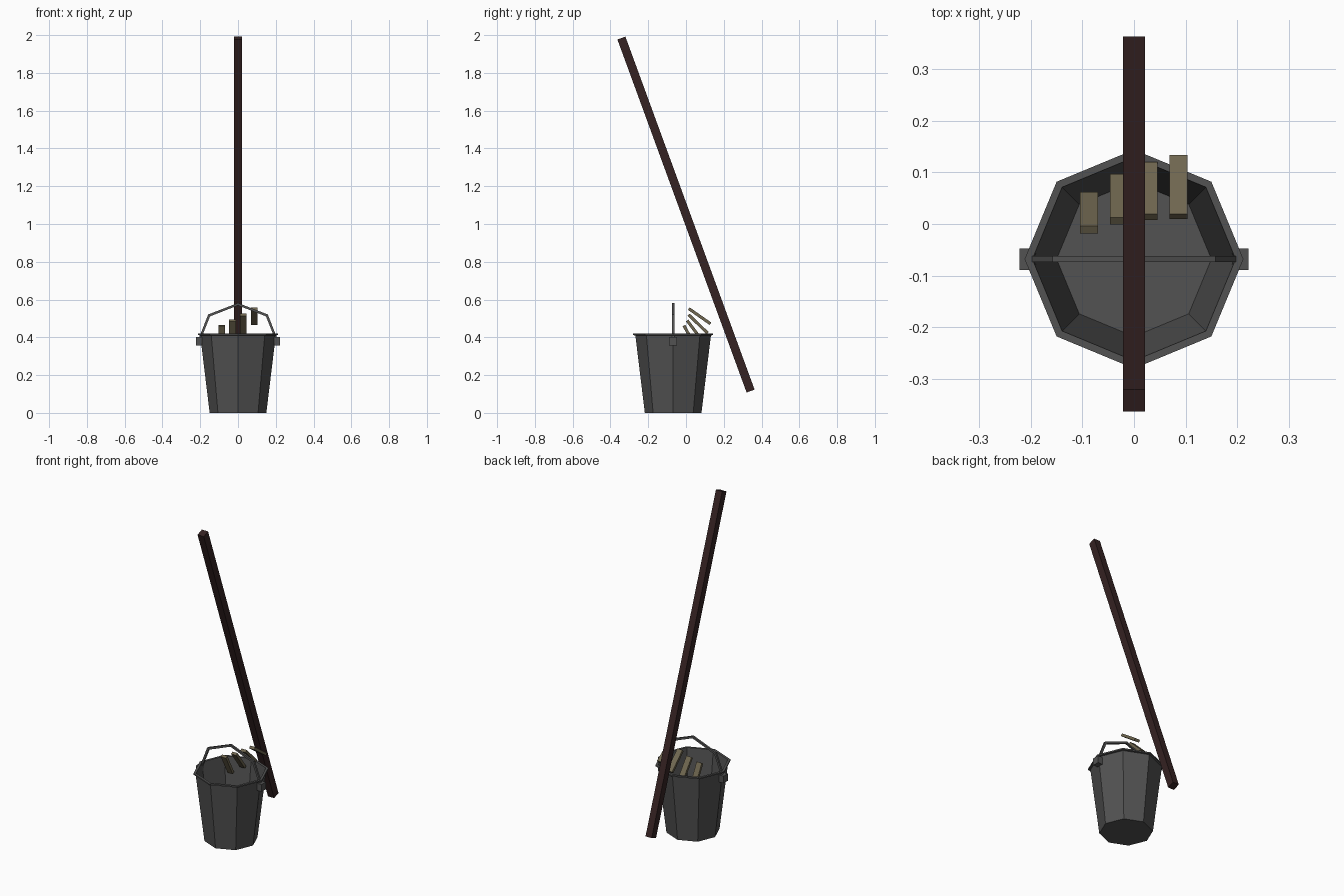
import bpy, bmesh, math
from mathutils import Matrix, Vector

cube = bpy.data.objects.get("Cube")
if cube:
    bpy.data.objects.remove(cube, do_unlink=True)


def material(name, rgb):
    m = bpy.data.materials.new(name)
    m.use_nodes = True
    m.diffuse_color = (*rgb, 1)
    bsdf = m.node_tree.nodes["Principled BSDF"]
    bsdf.inputs["Base Color"].default_value = (*rgb, 1)
    bsdf.inputs["Roughness"].default_value = 0.9
    return m


iron = material("dark_iron", (0.085, 0.085, 0.085))
dark_wood = material("dark_wood", (0.035, 0.016, 0.016))
pale_wood = material("pale_wood", (0.16, 0.135, 0.08))


def finish(name, bm, mat):
    bmesh.ops.recalc_face_normals(bm, faces=bm.faces)
    me = bpy.data.meshes.new(name)
    bm.to_mesh(me)
    bm.free()
    me.materials.append(mat)
    ob = bpy.data.objects.new(name, me)
    bpy.context.collection.objects.link(ob)
    return ob


def box(name, centre, size, mat, tilt=0):
    """Box tilted about the x axis by a number of degrees."""
    bm = bmesh.new()
    m = (Matrix.Translation(centre) @ Matrix.Rotation(math.radians(tilt), 4, "X")
         @ Matrix.Diagonal((*size, 1)))
    bmesh.ops.create_cube(bm, size=1, matrix=m)
    return finish(name, bm, mat)


BUCKET_Y = -0.068

# Eight-sided open bucket with a thin rim, turned from its wall profile
profile = [(0, 0), (0.15, 0), (0.2, 0.41), (0.212, 0.412), (0.212, 0.42),
           (0.197, 0.42), (0.15, 0.012), (0, 0.012)]
bm = bmesh.new()
verts = [bm.verts.new((r, 0, z)) for r, z in profile]
edges = [bm.edges.new(pair) for pair in zip(verts, verts[1:])]
bmesh.ops.spin(bm, geom=verts + edges, axis=(0, 0, 1), cent=(0, 0, 0),
               angle=math.tau, steps=8)
bmesh.ops.remove_doubles(bm, verts=bm.verts, dist=0.0005)
bmesh.ops.translate(bm, verts=bm.verts, vec=(0, BUCKET_Y, 0))
finish("bucket", bm, iron)

# Bent handle: an arch outline extruded to a flat bar
outer = [(0.207, 0.395), (0.158, 0.521), (0, 0.582)]
inner = [(0.194, 0.395), (0.148, 0.511), (0, 0.569)]


def arch(half):
    return half + [(-x, z) for x, z in reversed(half[:-1])]


bm = bmesh.new()
ring = [bm.verts.new((x, BUCKET_Y - 0.006, z)) for x, z in arch(outer)]
hole = [bm.verts.new((x, BUCKET_Y - 0.006, z)) for x, z in arch(inner)]
faces = [bm.faces.new((ring[i], ring[i + 1], hole[i + 1], hole[i]))
         for i in range(len(ring) - 1)]
new = bmesh.ops.extrude_face_region(bm, geom=faces)["geom"]
bmesh.ops.translate(bm, vec=Vector((0, 0.012, 0)),
                    verts=[v for v in new if isinstance(v, bmesh.types.BMVert)])
finish("handle", bm, iron)

# Ears holding the handle
for side, sign in (("left", 1), ("right", -1)):
    box(side + "_ear", (sign * 0.206, BUCKET_Y, 0.379), (0.032, 0.042, 0.044), iron)

# Long leaning pole
box("pole", (0, 0, 1.05), (0.042, 0.045, 1.99), dark_wood, tilt=20.1)

# Fan of short wooden slats: x, y, z of the centre and downward slope
slats = [(-0.087, 0.022, 0.401, 62), (-0.029, 0.048, 0.433, 53),
         (0.028, 0.064, 0.471, 44), (0.086, 0.072, 0.512, 35)]
for i, (x, y, z, slope) in enumerate(slats, 1):
    box(f"slat_{i}", (x, y, z), (0.035, 0.14, 0.016), pale_wood, tilt=-slope)
